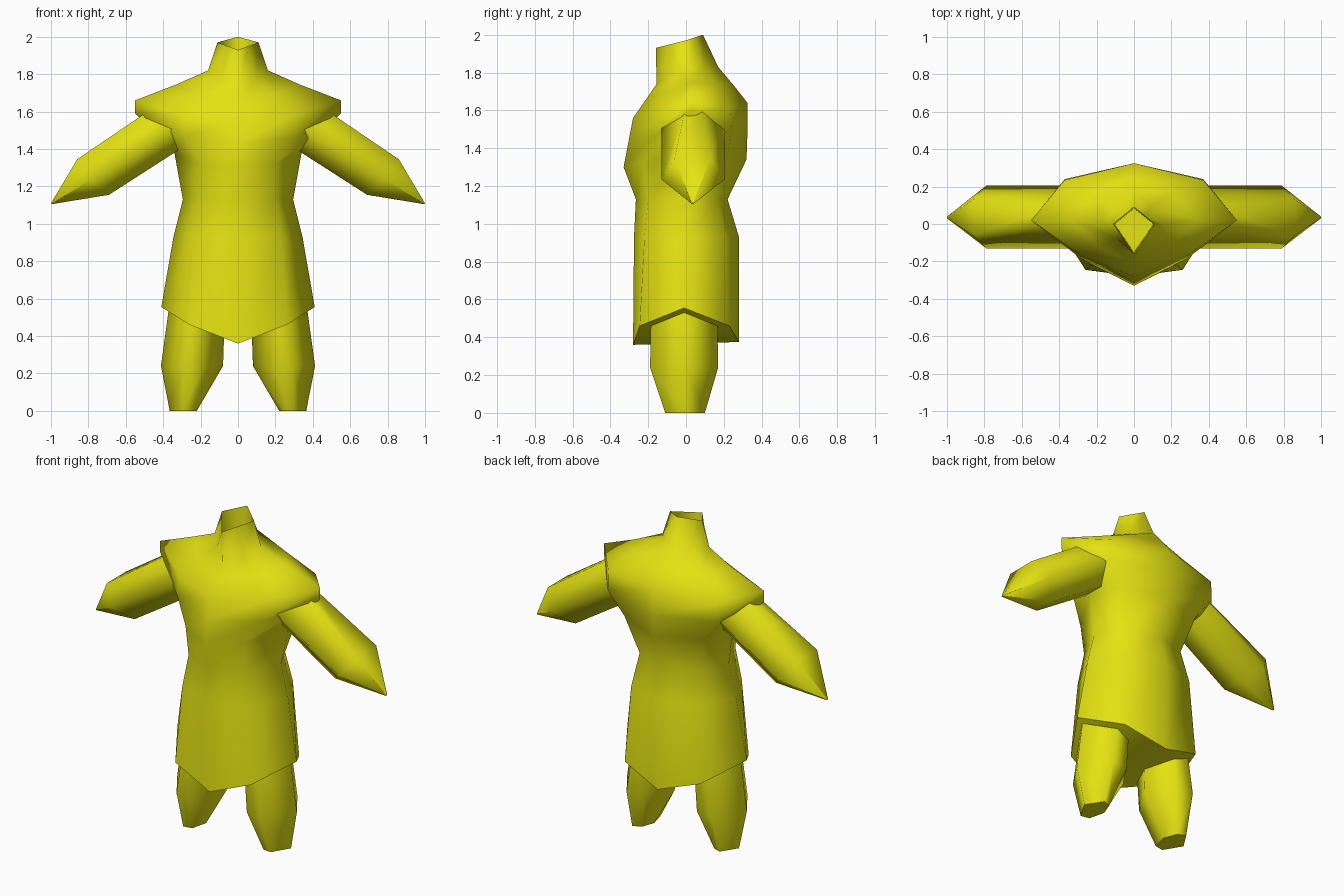
import bpy, bmesh

if "Cube" in bpy.data.objects:
    bpy.data.objects.remove(bpy.data.objects["Cube"])

yellow = bpy.data.materials.new("yellow")
yellow.diffuse_color = (0.78, 0.77, 0.006, 1)
yellow.use_nodes = True
yellow.node_tree.nodes["Principled BSDF"].inputs["Base Color"].default_value = yellow.diffuse_color


def loft(name, rings, caps, rim=None):
    """Smooth skin over closed rings; caps = extra faces by index; cap borders and rim ring stay sharp."""
    n = len(rings[0])
    bm = bmesh.new()
    v = [bm.verts.new(p) for r in rings for p in r]
    for k in range(len(rings) - 1):
        for i in range(n):
            j = (i + 1) % n
            bm.faces.new([v[k * n + i], v[k * n + j], v[k * n + n + j], v[k * n + n + i]])
    for c in caps:
        bm.faces.new([v[i] for i in c])
    bmesh.ops.recalc_face_normals(bm, faces=bm.faces)
    for f in bm.faces:
        f.smooth = True
    for k in (0, len(rings) - 1, rim):
        if k is not None:
            for i in range(n):
                bm.edges.get((v[k * n + i], v[k * n + (i + 1) % n])).smooth = False
    me = bpy.data.meshes.new(name)
    bm.to_mesh(me)
    bm.free()
    me.materials.append(yellow)
    ob = bpy.data.objects.new(name, me)
    bpy.context.collection.objects.link(ob)
    return ob


def full(half):
    """Mirror front-to-back half ring of 5 points into an 8 point ring."""
    return half + [(-x, y, z) for x, y, z in half[3:0:-1]]


def ends(n, count):
    return [list(range(n)), list(range(n * (count - 1), n * count))]


# Tunic: front, front corner, side, back corner, back
halves = [
    [(0, -.28, .36), (.26, -.245, .46), (.41, -.01, .555), (.26, .23, .46), (0, .28, .375)],
    [(0, -.275, .93), (.23, -.22, .93), (.345, 0, .93), (.23, .21, .93), (0, .28, .93)],
    [(0, -.265, 1.13), (.2, -.2, 1.13), (.295, 0, 1.13), (.2, .17, 1.13), (0, .22, 1.13)],
    [(0, -.33, 1.30), (.2, -.23, 1.32), (.34, .02, 1.38), (.27, .22, 1.36), (0, .32, 1.34)],
    [(0, -.305, 1.43), (.29, -.18, 1.46), (.55, .02, 1.59), (.37, .24, 1.50), (0, .325, 1.48)],
    [(0, -.28, 1.56), (.29, -.165, 1.58), (.55, .02, 1.66), (.37, .235, 1.62), (0, .325, 1.64)],
    [(0, -.21, 1.66), (.19, -.12, 1.69), (.33, .02, 1.745), (.21, .17, 1.74), (0, .25, 1.735)],
    [(0, -.155, 1.74), (.09, -.08, 1.78), (.16, 0, 1.82), (.09, .09, 1.83), (0, .17, 1.83)],
    [(0, -.16, 1.93), (.055, -.08, 1.95), (.11, 0, 1.97), (.055, .045, 1.985), (0, .09, 2.0)],
]
# Hollow of the neck opening
halves.append([(x * .95, y * .95, 1.80) for x, y, z in halves[-1]])
rings = [full(h) for h in halves]
# Folded underside with a ridge from front to back, plus the neck floor
under = [[0, 1, 3, 4], [1, 2, 3], [0, 7, 5, 4], [7, 6, 5]]
loft("tunic", rings, under + [ends(8, len(rings))[1]], rim=len(rings) - 2)


# Arm sections: top pair, side pair, bottom pair, then a pointed end
def arm_ring(top, side, bottom, y0, y1):
    return [(top[0], y0, top[1]), (side[0], -.13, side[1]), (bottom[0], -.03, bottom[1]),
            (bottom[0], .10, bottom[1]), (side[0], .205, side[1]), (top[0], y1, top[1])]


arm = [arm_ring((.44, 1.63), (.25, 1.57), (.20, 1.47), 0, .08),
       arm_ring((.86, 1.345), (.79, 1.235), (.69, 1.155), -.06, .13),
       [(1.0 - dx, .035 + dy, 1.105 + dz) for dx, dy, dz in
        [(0, -.004, .004), (.002, -.006, .002), (.004, -.004, 0),
         (.004, .004, 0), (.002, .006, .002), (0, .004, .004)]]]

# Leg sections: outer, front pair, inner, back pair
foot = [(.365, 0), (.30, -.11), (.245, -.10), (.22, 0), (.25, .08), (.30, .10)]
knee = [(.412, -.01), (.29, -.19), (.18, -.17), (.08, 0), (.18, .15), (.29, .17)]
hip = [(.372, -.01), (.25, -.185), (.16, -.17), (.07, 0), (.16, .15), (.25, .165)]
leg = [[(x, y, z) for x, y in sec] for sec, z in ((foot, 0), (knee, .24), (hip, .53))]

for side, s in (("left", -1), ("right", 1)):
    for part, secs in (("arm", arm), ("leg", leg)):
        loft(f"{side}_{part}", [[(s * x, y, z) for x, y, z in r] for r in secs], ends(6, 3))
